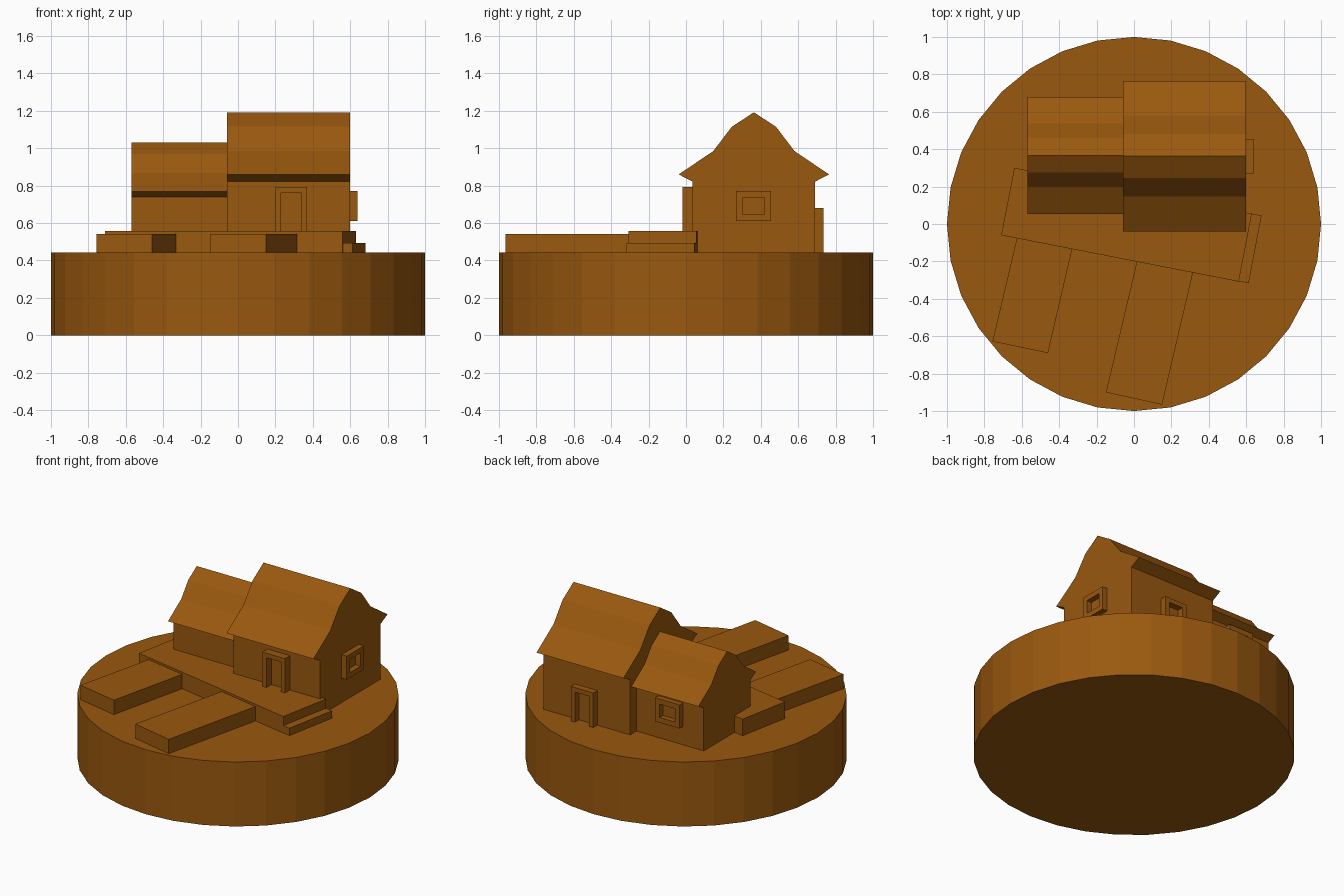
import bpy, bmesh, math

if "Cube" in bpy.data.objects:
    bpy.data.objects.remove(bpy.data.objects["Cube"])

brown = bpy.data.materials.new("warm_brown")
brown.diffuse_color = (0.32, 0.098, 0.0045, 1)
brown.use_nodes = True
brown.node_tree.nodes["Principled BSDF"].inputs["Base Color"].default_value = brown.diffuse_color
GROUND = 0.443


def prism(name, loop, offset):
    """Extrude a closed 3D polygon along an offset vector."""
    bm = bmesh.new()
    face = bm.faces.new([bm.verts.new(p) for p in loop])
    ext = bmesh.ops.extrude_face_region(bm, geom=[face])
    bmesh.ops.translate(bm, vec=offset,
                        verts=[g for g in ext["geom"] if isinstance(g, bmesh.types.BMVert)])
    bmesh.ops.recalc_face_normals(bm, faces=bm.faces)
    mesh = bpy.data.meshes.new(name)
    bm.to_mesh(mesh)
    bm.free()
    mesh.materials.append(brown)
    obj = bpy.data.objects.new(name, mesh)
    bpy.context.collection.objects.link(obj)
    return obj


def slab(name, corners, z0, z1):
    return prism(name, [(x, y, z0) for x, y in corners], (0, 0, z1 - z0))


def frame(name, center, axis, depth, w, h, border, door=False):
    """Raised surround: two posts and a lintel, plus a sill for windows."""
    cx, cy, cz = center
    a, b, i, t = w / 2, h / 2, w / 2 - border, b_in(h, border)
    if door:
        parts = [(-a, -b), (-a, b), (a, b), (a, -b), (i, -b), (i, t), (-i, t), (-i, -b)]
        loops = [parts]
    else:
        loops = [[(-a, -b), (-a, b), (-i, t), (-i, -t)], [(-a, b), (a, b), (i, t), (-i, t)],
                 [(a, b), (a, -b), (i, -t), (i, t)], [(a, -b), (-a, -b), (-i, -t), (i, -t)]]
    bm = bmesh.new()
    put = (lambda u, v: (cx, cy + u, cz + v)) if axis == "x" else (lambda u, v: (cx + u, cy, cz + v))
    faces = [bm.faces.new([bm.verts.new(put(u, v)) for u, v in lp]) for lp in loops]
    bmesh.ops.remove_doubles(bm, verts=bm.verts, dist=1e-5)
    ext = bmesh.ops.extrude_face_region(bm, geom=list(bm.faces))
    vec = (depth, 0, 0) if axis == "x" else (0, depth, 0)
    bmesh.ops.translate(bm, vec=vec,
                        verts=[g for g in ext["geom"] if isinstance(g, bmesh.types.BMVert)])
    bmesh.ops.recalc_face_normals(bm, faces=bm.faces)
    mesh = bpy.data.meshes.new(name)
    bm.to_mesh(mesh)
    bm.free()
    mesh.materials.append(brown)
    bpy.context.collection.objects.link(bpy.data.objects.new(name, mesh))


def b_in(h, border):
    return h / 2 - border


def house(name, x0, x1, mid, half):
    """Gabled house from one mirrored half profile (distance from ridge, height)."""
    prof = [(mid - d, z) for d, z in half]
    prof += [(mid + d, z) for d, z in reversed(half) if d > 0]
    return prism(name, [(x0, y, z) for y, z in prof], (x1 - x0, 0, 0))


# round base
slab("round_base", [(math.sin(k * math.tau / 32), math.cos(k * math.tau / 32))
                    for k in range(32)], 0, GROUND)

# houses with flared gable roofs
house("main_house", -0.06, 0.60, 0.363,
      [(0.328, GROUND), (0.328, 0.822), (0.402, 0.86), (0.217, 0.985), (0.118, 1.115), (0, 1.192)])
house("side_house", -0.57, -0.06, 0.367,
      [(0.255, GROUND), (0.255, 0.74), (0.313, 0.77), (0.169, 0.868), (0.092, 0.97), (0, 1.03)])

# doors and windows
frame("front_door_frame", (0.285, 0.036, 0.674), "y", -0.055, 0.17, 0.238, 0.031, True)
frame("back_door_frame", (0.275, 0.69, 0.562), "y", 0.045, 0.17, 0.238, 0.031, True)
frame("main_window_frame", (0.60, 0.362, 0.691), "x", 0.038, 0.187, 0.162, 0.035)
frame("side_window_frame", (-0.32, 0.621, 0.65), "y", 0.038, 0.187, 0.162, 0.035)

# skewed terrace, its step and the two piers
slab("terrace", [(-0.71, -0.06), (0.56, -0.308), (0.63, 0.055), (-0.64, 0.30)], GROUND, 0.557)
slab("terrace_step", [(0.50, -0.293), (0.613, -0.317), (0.682, 0.045), (0.57, 0.067)], GROUND, 0.494)
slab("left_pier", [(-0.62, -0.05), (-0.325, -0.11), (-0.46, -0.69), (-0.757, -0.628)], GROUND, 0.542)
slab("right_pier", [(0.02, -0.18), (0.32, -0.24), (0.15, -0.966), (-0.15, -0.90)], GROUND, 0.542)
